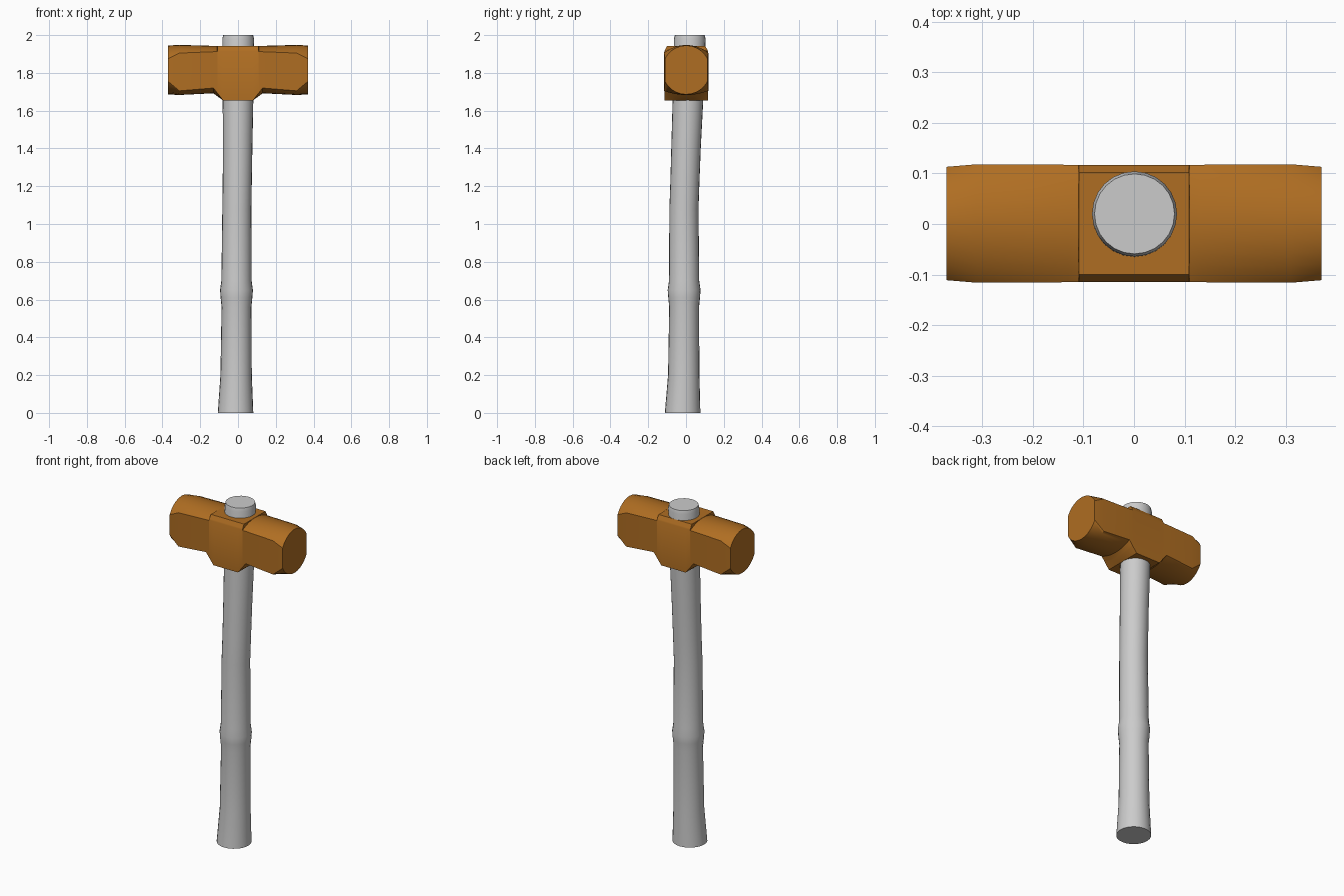
import bpy, bmesh, math

if "Cube" in bpy.data.objects:
    bpy.data.objects.remove(bpy.data.objects["Cube"])


def material(name, rgb):
    m = bpy.data.materials.new(name)
    m.diffuse_color = (*rgb, 1)
    m.use_nodes = True
    m.node_tree.nodes["Principled BSDF"].inputs["Base Color"].default_value = m.diffuse_color
    return m


def loft(name, rings, mat, angle):
    """Skin a list of equal-length point rings and cap both ends."""
    bm = bmesh.new()
    loops = [[bm.verts.new(p) for p in ring] for ring in rings]
    n = len(loops[0])
    for a, b in zip(loops, loops[1:]):
        for i in range(n):
            j = (i + 1) % n
            bm.faces.new((a[i], a[j], b[j], b[i]))
    bm.faces.new(loops[0][::-1])
    bm.faces.new(loops[-1])
    bmesh.ops.recalc_face_normals(bm, faces=bm.faces)
    mesh = bpy.data.meshes.new(name)
    bm.to_mesh(mesh)
    bm.free()
    mesh.materials.append(mat)
    ob = bpy.data.objects.new(name, mesh)
    bpy.context.collection.objects.link(ob)
    bpy.context.view_layer.objects.active = ob
    ob.select_set(True)
    bpy.ops.object.shade_smooth_by_angle(angle=math.radians(angle))
    ob.select_set(False)
    return ob


def arc(y, w, edge, crown):
    """Height of a shallow circular arc rising from edge (|y|=w) to crown (y=0)."""
    h = abs(crown - edge)
    if h < 1e-5:
        return crown
    r = (w * w + h * h) / (2 * h)
    rise = math.sqrt(max(r * r - y * y, 0)) - r + h
    return edge + math.copysign(rise, crown - edge)


def head_section(x, w, top_edge, top, low_edge, low, flat):
    n = 12
    ys = [w * math.cos(math.pi * i / n) for i in range(n + 1)]
    pts = []
    for y in ys:
        if flat:  # level top with narrow chamfers
            z = min(top, top_edge + (top - top_edge) * (w - abs(y)) / 0.0155)
        else:
            z = arc(y, w, top_edge, top)
        pts.append((x, y + 0.001, z))
    return pts + [(x, y + 0.001, arc(y, w, low_edge, low)) for y in reversed(ys)]


wood = material("pale grey", (0.60, 0.60, 0.60))
metal = material("bronze brown", (0.43, 0.155, 0.016))

# Handle: z, centre x, centre y, radius
profile = [
    (0.00, -0.013, -0.018, 0.094), (0.20, -0.010, -0.012, 0.083),
    (0.56, -0.008, -0.010, 0.079), (0.61, -0.008, -0.010, 0.084),
    (0.65, -0.008, -0.010, 0.087), (0.70, -0.008, -0.010, 0.080),
    (1.08, -0.006, -0.011, 0.077), (1.22, -0.004, -0.006, 0.077),
    (1.40, -0.002, 0.000, 0.078), (1.65, 0.000, 0.010, 0.081),
    (1.98, 0.001, 0.020, 0.084), (2.00, 0.001, 0.020, 0.079),
]
SIDES = 24
loft("handle", [[(cx + r * math.cos(2 * math.pi * k / SIDES),
                  cy + r * math.sin(2 * math.pi * k / SIDES), z)
                 for k in range(SIDES)] for z, cx, cy, r in profile], wood, 75)

# Hammer head: |x|, half depth, top edge, top crown, low edge, low crown, flat top
half = [
    (0.370, 0.112, 1.875, 1.945, 1.755, 1.686, False),
    (0.310, 0.117, 1.905, 1.948, 1.705, 1.683, False),
    (0.130, 0.116, 1.912, 1.943, 1.720, 1.692, False),
    (0.110, 0.116, 1.912, 1.943, 1.694, 1.677, False),
    (0.109, 0.116, 1.915, 1.943, 1.693, 1.676, True),
    (0.080, 0.116, 1.915, 1.943, 1.655, 1.655, True),
]
sections = [head_section(-s[0], *s[1:]) for s in half]
sections += [head_section(*s) for s in reversed(half)]
loft("hammer_head", sections, metal, 30)
